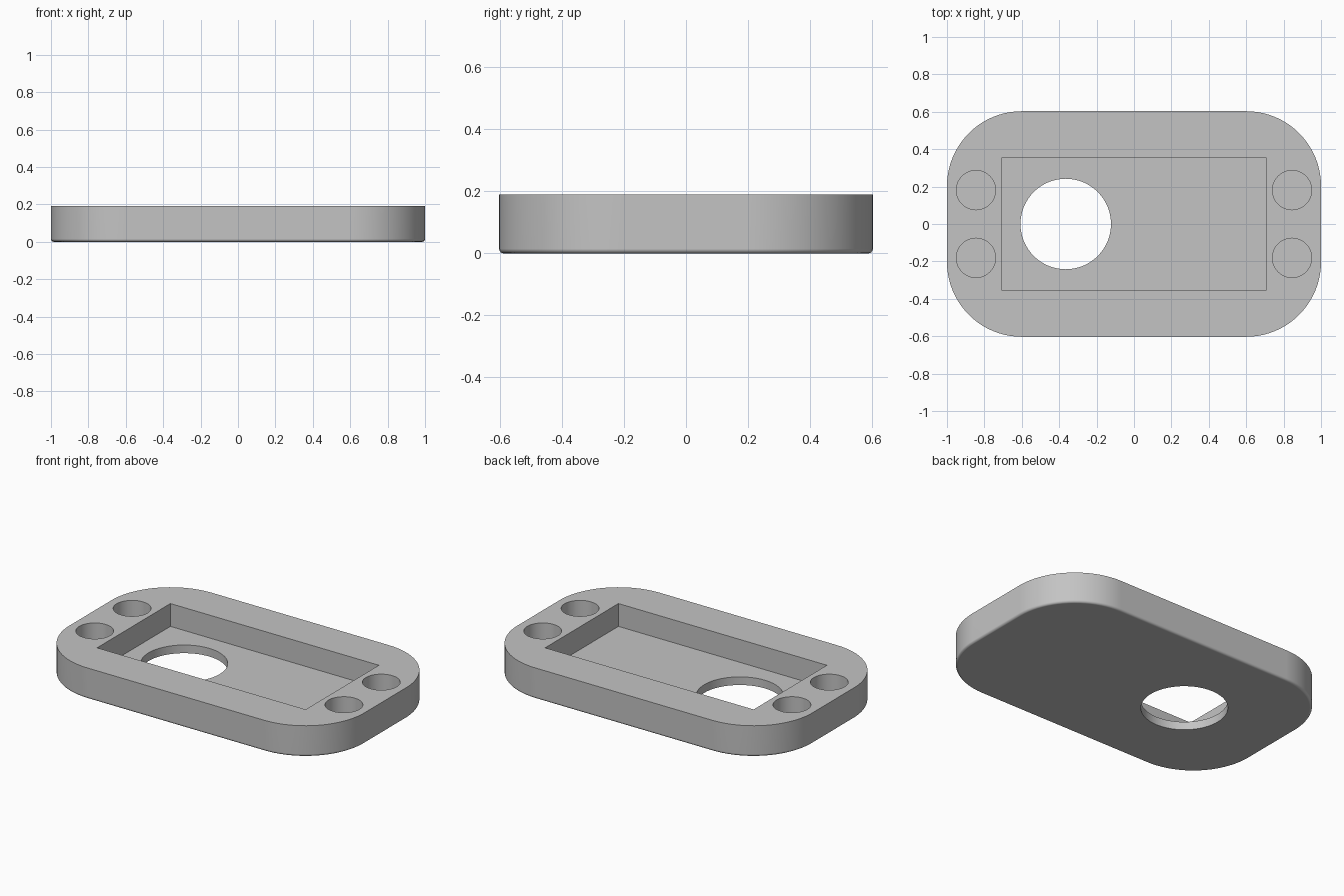
import bpy, bmesh
from math import sin, cos, pi, radians

cube = bpy.data.objects.get("Cube")
if cube:
    bpy.data.objects.remove(cube, do_unlink=True)

HALF_X, HALF_Y, HEIGHT, CORNER = 1.0, 0.603, 0.19, 0.4
FILLET, FLOOR = 0.015, 0.05

grey = bpy.data.materials.new("plain grey")
grey.use_nodes = True
colour = (0.55, 0.55, 0.55, 1)
grey.diffuse_color = colour
grey.node_tree.nodes["Principled BSDF"].inputs["Base Color"].default_value = colour


def outline(inset, steps=20):
    """Rounded rectangle, counter-clockwise, shrunk by inset."""
    points = []
    for corner, (sx, sy) in enumerate([(1, 1), (-1, 1), (-1, -1), (1, -1)]):
        for i in range(steps + 1):
            a = (corner + i / steps) * pi / 2
            points.append((sx * (HALF_X - CORNER) + (CORNER - inset) * cos(a),
                           sy * (HALF_Y - CORNER) + (CORNER - inset) * sin(a)))
    return points


# Body: rounded slab with a small fillet around the bottom edge
levels = []
for i in range(5):
    a = i / 4 * pi / 2
    levels.append((FILLET * (1 - sin(a)), FILLET * (1 - cos(a))))
levels.append((0, HEIGHT))

bm = bmesh.new()
rings = [[bm.verts.new((x, y, z)) for x, y in outline(inset)] for inset, z in levels]
for low, high in zip(rings, rings[1:]):
    for i in range(len(low)):
        j = (i + 1) % len(low)
        bm.faces.new((low[i], low[j], high[j], high[i]))
bm.faces.new(rings[0][::-1])
bm.faces.new(rings[-1])
mesh = bpy.data.meshes.new("mounting_plate")
bm.to_mesh(mesh)
bm.free()
mesh.materials.append(grey)
plate = bpy.data.objects.new("mounting_plate", mesh)
bpy.context.collection.objects.link(plate)


def activate(obj):
    bpy.ops.object.select_all(action='DESELECT')
    obj.select_set(True)
    bpy.context.view_layer.objects.active = obj


def cut(cutter):
    """Subtract the cutter from the plate, then remove it."""
    cutter.hide_render = True
    cutter.data.materials.append(grey)
    activate(plate)
    mod = plate.modifiers.new("cut", 'BOOLEAN')
    mod.operation, mod.solver, mod.object = 'DIFFERENCE', 'EXACT', cutter
    bpy.ops.object.modifier_apply(modifier=mod.name)
    bpy.data.objects.remove(cutter, do_unlink=True)


def cut_hole(x, y, radius, bottom, sides):
    top = HEIGHT + 0.1
    bpy.ops.mesh.primitive_cylinder_add(vertices=sides, radius=radius, depth=top - bottom,
                                        location=(x, y, (top + bottom) / 2))
    cut(bpy.context.object)


# Rectangular recess
bpy.ops.mesh.primitive_cube_add(size=1, location=(0, 0, FLOOR + 0.15))
recess = bpy.context.object
recess.scale = (1.414, 0.71, 0.3)
cut(recess)

# Round opening through the recess floor
cut_hole(-0.365, 0, 0.242, -0.1, 64)

# Four blind holes at the ends
for sx in (-1, 1):
    for sy in (-1, 1):
        cut_hole(sx * 0.845, sy * 0.181, 0.105, FLOOR, 48)

# Smooth shading with crisp edges
activate(plate)
bpy.ops.object.shade_smooth_by_angle(angle=radians(30))
weighted = plate.modifiers.new("even shading", 'WEIGHTED_NORMAL')
weighted.keep_sharp = True
